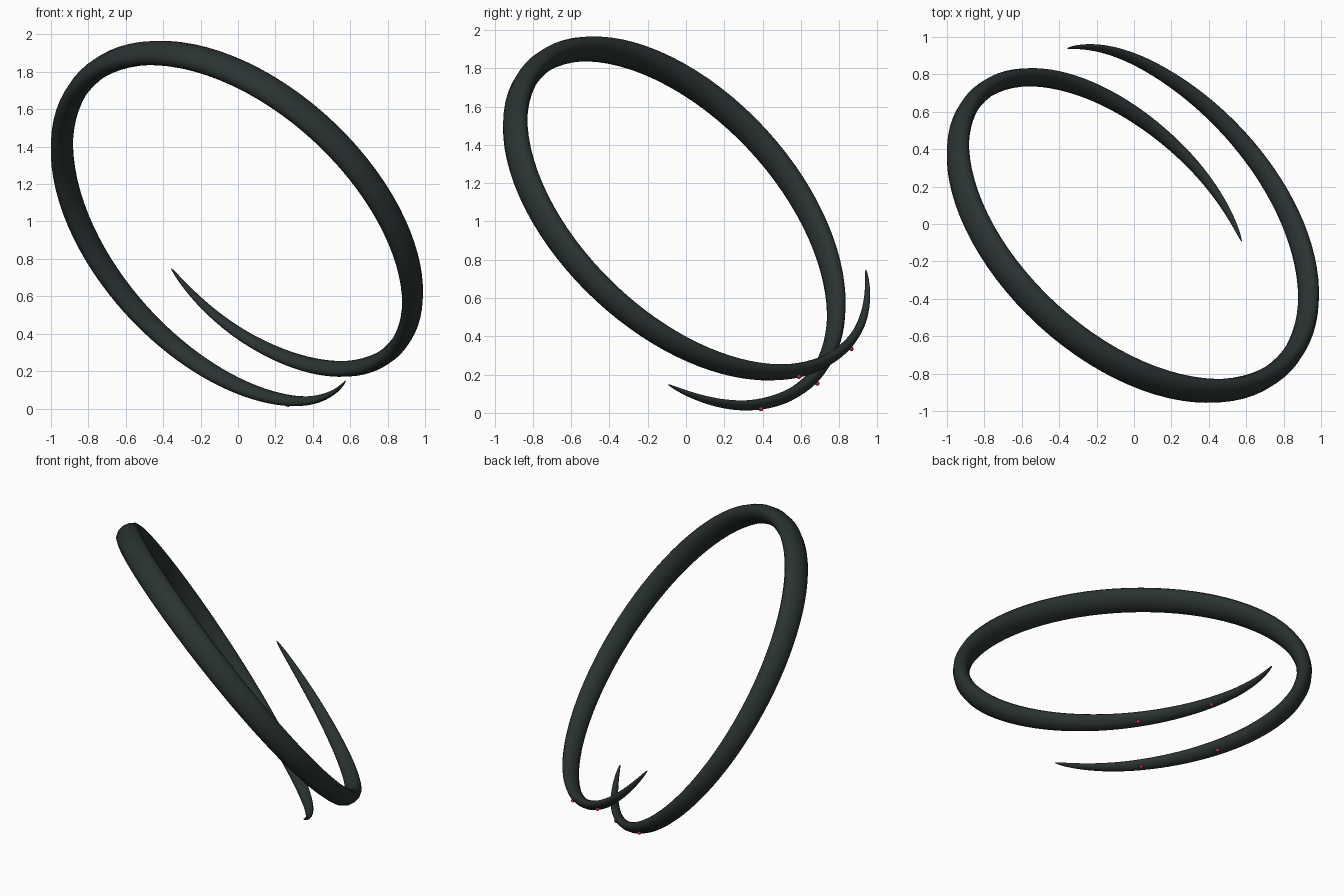
import bpy, bmesh
from math import sin, cos, pi, radians, exp
from mathutils import Vector

if "Cube" in bpy.data.objects:
    bpy.data.objects.remove(bpy.data.objects["Cube"])


def material(name, rgb):
    m = bpy.data.materials.new(name)
    m.use_nodes = True
    m.diffuse_color = (*rgb, 1)
    m.node_tree.nodes["Principled BSDF"].inputs["Base Color"].default_value = (*rgb, 1)
    return m


dark = material("dark_slate", (0.023, 0.034, 0.032))
red = material("crimson", (0.55, 0.02, 0.08))

# Tilted helix: axis along (1, 1, 1), one and a quarter turns
AXIS = Vector((1, 1, 1)).normalized()
E1 = Vector((-1, 2, -1)).normalized()
E2 = Vector((1, 0, -1)).normalized()
CENTRE = Vector((-0.342, -0.354, 0.70))
START, END = radians(-2.5), radians(446.5)
RADIUS = 1.083
DEEP, WIDE = 0.0565, 0.084  # half thickness outward and along the axis


def spine(u):
    """Point on the helix and its outward direction, u from 0 to 1."""
    a = START + (END - START) * u
    out = E1 * cos(a) + E2 * sin(a)
    near = max(0, 1 - min(u, 1 - u) / 0.07)
    r = RADIUS + 0.02 * exp(-((u - 0.2) / 0.12) ** 2) - 0.042 * near ** 2
    return CENTRE + out * r + AXIS * (0.766 - 0.404 * u), out


def taper(u):
    return max(sin(pi * u), 0) ** 0.53


def finish(bm, name, mat):
    bmesh.ops.recalc_face_normals(bm, faces=bm.faces)
    mesh = bpy.data.meshes.new(name)
    bm.to_mesh(mesh)
    bm.free()
    mesh.materials.append(mat)
    for p in mesh.polygons:
        p.use_smooth = True
    obj = bpy.data.objects.new(name, mesh)
    bpy.context.collection.objects.link(obj)


# Tapered oval coil, closed to a point at both ends
SIDES, STEPS = 12, 160
bm = bmesh.new()
rings = []
for i in range(1, STEPS):
    u = (1 - cos(pi * i / STEPS)) / 2
    p, out = spine(u)
    tangent = (spine(u + 0.001)[0] - spine(u - 0.001)[0]).normalized()
    side = tangent.cross(out).normalized()
    rings.append([bm.verts.new(p + (out * cos(t) * DEEP + side * sin(t) * WIDE) * taper(u))
                  for t in (2 * pi * k / SIDES for k in range(SIDES))])
tips = [bm.verts.new(spine(u)[0]) for u in (0, 1)]
for k in range(SIDES):
    j = (k + 1) % SIDES
    for a, b in zip(rings, rings[1:]):
        bm.faces.new((a[k], a[j], b[j], b[k]))
    bm.faces.new((tips[0], rings[0][j], rings[0][k]))
    bm.faces.new((tips[1], rings[-1][k], rings[-1][j]))
finish(bm, "coil", dark)

# Small beads on the outer side near each tip
for n, u in enumerate((0.072, 0.128, 0.872, 0.930)):
    p, out = spine(u)
    bm = bmesh.new()
    bmesh.ops.create_uvsphere(bm, u_segments=12, v_segments=8, radius=0.012)
    bmesh.ops.translate(bm, verts=bm.verts, vec=p + out * (DEEP * taper(u) + 0.004))
    finish(bm, "bead_%d" % (n + 1), red)
